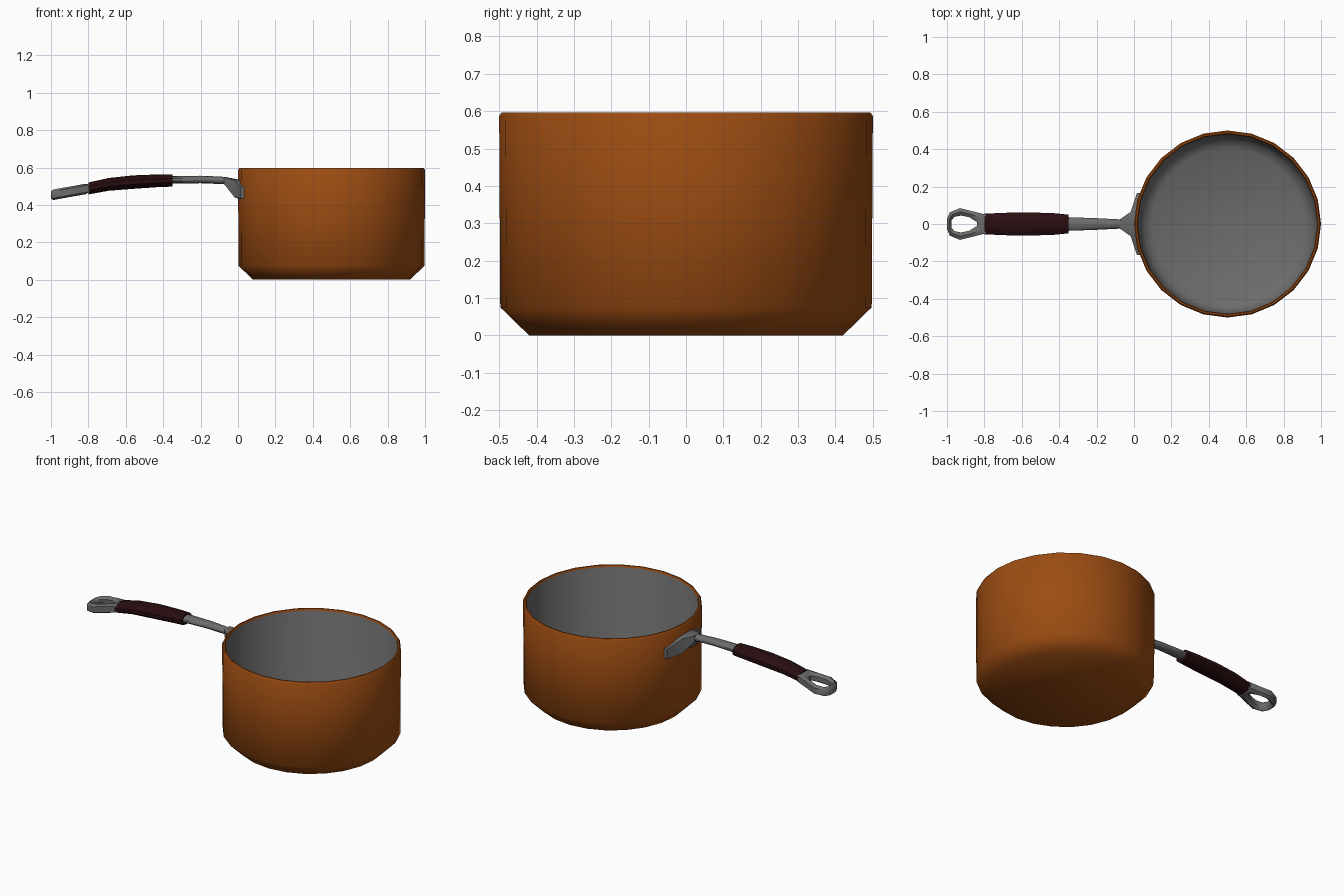
import bpy, bmesh, math

if "Cube" in bpy.data.objects:
    bpy.data.objects.remove(bpy.data.objects["Cube"])


def material(name, rgb):
    m = bpy.data.materials.new(name)
    m.diffuse_color = (*rgb, 1)
    m.use_nodes = True
    m.node_tree.nodes["Principled BSDF"].inputs["Base Color"].default_value = m.diffuse_color
    return m


COPPER = material("copper", (0.33, 0.072, 0.006))
STEEL = material("steel grey", (0.15, 0.15, 0.15))
GRIP = material("dark brown grip", (0.022, 0.004, 0.005))


def finish(name, bm, mats, angle=50):
    bmesh.ops.recalc_face_normals(bm, faces=bm.faces)
    me = bpy.data.meshes.new(name)
    bm.to_mesh(me)
    bm.free()
    for m in mats:
        me.materials.append(m)
    ob = bpy.data.objects.new(name, me)
    bpy.context.collection.objects.link(ob)
    bpy.ops.object.select_all(action='DESELECT')
    ob.select_set(True)
    bpy.context.view_layer.objects.active = ob
    bpy.ops.object.shade_smooth_by_angle(angle=math.radians(angle))
    return ob


def skin(rings, closed=False, caps=True):
    """Join equal-length rings of points into a tube."""
    bm = bmesh.new()
    vs = [[bm.verts.new(p) for p in r] for r in rings]
    n = len(vs[0])
    pairs = list(zip(vs, vs[1:])) + ([(vs[-1], vs[0])] if closed else [])
    for a, b in pairs:
        for i in range(n):
            j = (i + 1) % n
            bm.faces.new((a[i], a[j], b[j], b[i]))
    if caps and not closed:
        bm.faces.new(vs[0])
        bm.faces.new(vs[-1])
    return bm


def loft(name, sections, mat, sides=10):
    """Oval tube along x from (x, z, half width, half height)."""
    rings = []
    for x, z, w, h in sections:
        angs = [math.tau * (i + 0.5) / sides for i in range(sides)]
        k = 1 / math.cos(math.pi / sides)
        rings.append([(x, w * math.cos(a) * k, z + h * math.sin(a)) for a in angs])
    return finish(name, skin(rings), [mat])


# Pot: turned profile, copper outside and rim, grey inside
profile = [(0.42, 0.0), (0.497, 0.075), (0.5, 0.587), (0.493, 0.597), (0.485, 0.597),
           (0.48, 0.587), (0.475, 0.09), (0.45, 0.045), (0.405, 0.02)]
SIDES = 24
bm = skin([[(0.5 + r * math.cos(math.tau * i / SIDES), r * math.sin(math.tau * i / SIDES), z)
            for i in range(SIDES)] for r, z in profile])
bm.faces.ensure_lookup_table()
for i, f in enumerate(bm.faces):
    f.material_index = int(5 * SIDES <= i < 8 * SIDES)
bm.faces[-1].material_index = 1
finish("pot", bm, [COPPER, STEEL])

# Flange: wings wrapped round the pot wall, narrowing into the rod
rings = []
for y, x_out, out_bot, out_top, wall_bot, wall_top in [
        (-0.165, 0.015, 0.435, 0.495, 0.435, 0.495), (-0.065, -0.018, 0.44, 0.53, 0.43, 0.53),
        (-0.025, -0.075, 0.512, 0.55, 0.43, 0.535), (0.025, -0.075, 0.512, 0.55, 0.43, 0.535),
        (0.065, -0.018, 0.44, 0.53, 0.43, 0.53), (0.165, 0.015, 0.435, 0.495, 0.435, 0.495)]:
    xw = 0.5 - math.sqrt(0.25 - y * y) + 0.01
    rings.append([(x_out, y, out_bot), (xw, y, wall_bot), (xw, y, wall_top), (x_out, y, out_top)])
finish("handle_flange", skin(rings), [STEEL], 40)

# Rod and grip
loft("handle_rod", [(-0.06, 0.53, 0.024, 0.019), (-0.1, 0.532, 0.026, 0.02),
                    (-0.2, 0.536, 0.031, 0.02), (-0.37, 0.534, 0.037, 0.021)], STEEL)
loft("handle_grip", [(-0.35, 0.531, 0.05, 0.033), (-0.43, 0.529, 0.058, 0.034),
                     (-0.56, 0.522, 0.062, 0.036), (-0.69, 0.51, 0.06, 0.034),
                     (-0.80, 0.488, 0.055, 0.032)], GRIP)

# Hanging loop: half outline of outer edge and hole, mirrored in y
half = [((-0.79, 0.05), (-0.84, 0.010)), ((-0.86, 0.067), (-0.88, 0.036)),
        ((-0.93, 0.085), (-0.925, 0.045)), ((-0.985, 0.062), (-0.96, 0.038)),
        ((-1.0, 0.025), (-0.975, 0.02))]
outline = half + [((a, -b), (c, -d)) for (a, b), (c, d) in reversed(half)]
rings = []
for (ox, oy), (ix, iy) in outline:
    mx, my = (ox + ix) / 2, (oy + iy) / 2
    ring = []
    for x, y, h in [(ox, oy, 0.018), (mx, my, 0.028), (ix, iy, 0.014),
                    (ix, iy, -0.014), (mx, my, -0.028), (ox, oy, -0.018)]:
        ring.append((x, y, 0.452 + 0.18 * (x + 1) + h))
    rings.append(ring)
finish("hanging_loop", skin(rings, closed=True), [STEEL])
